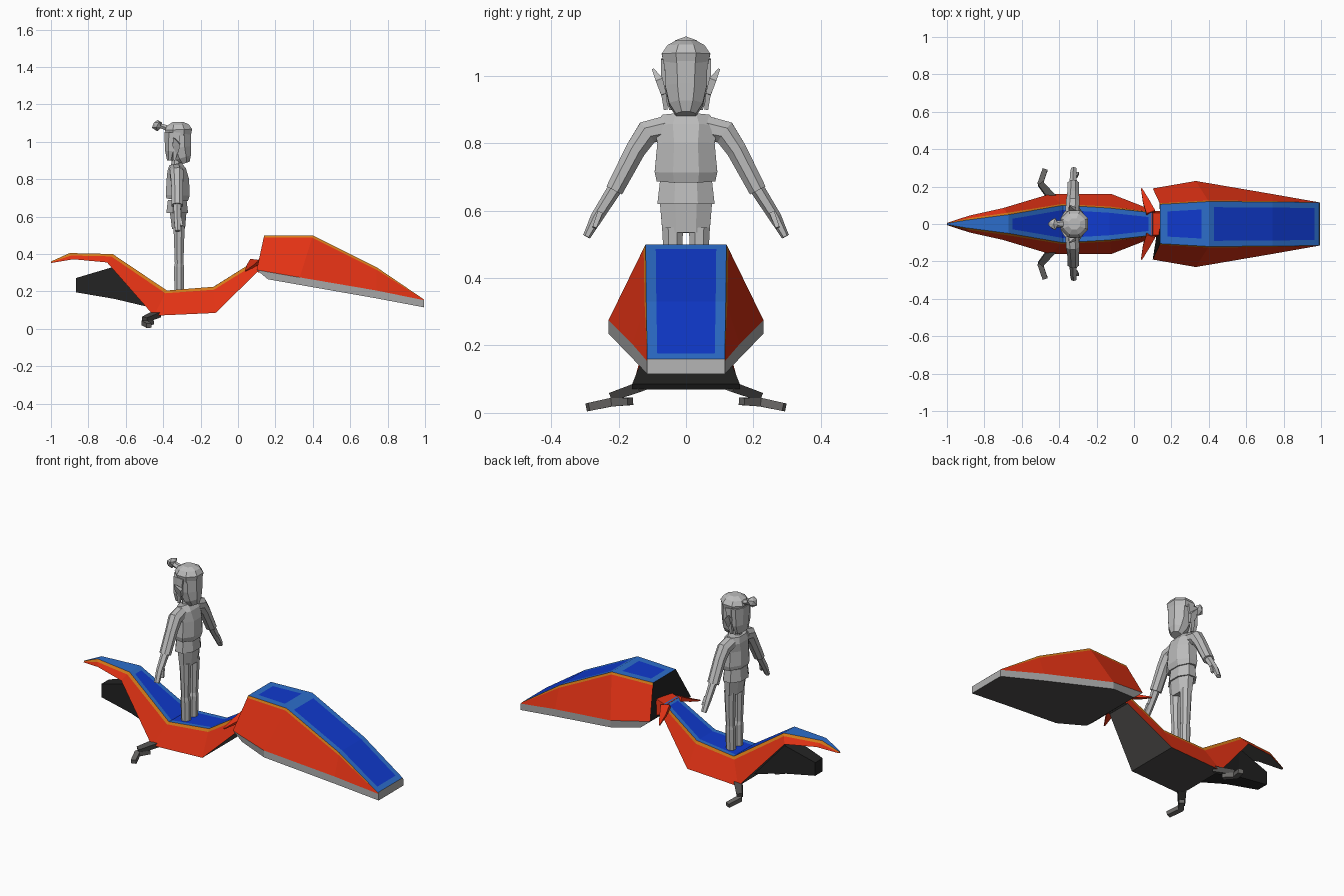
import bpy, bmesh, math
from mathutils import Vector

if "Cube" in bpy.data.objects:
    bpy.data.objects.remove(bpy.data.objects["Cube"])


def material(name, rgb):
    m = bpy.data.materials.new(name)
    m.use_nodes = True
    m.diffuse_color = (*rgb, 1)
    m.node_tree.nodes["Principled BSDF"].inputs["Base Color"].default_value = (*rgb, 1)
    return m


RED = material("red paint", (0.76, 0.032, 0.007))
ORANGE = material("orange trim", (0.68, 0.2, 0.01))
BLUE = material("light blue", (0.026, 0.156, 0.6))
DEEP = material("deep blue", (0.005, 0.042, 0.62))
SILVER = material("silver rim", (0.42, 0.42, 0.42))
DARK = material("dark grey underside", (0.075, 0.073, 0.07))
BLACK = material("black metal", (0.017, 0.017, 0.017))
STEEL = material("steel grey", (0.14, 0.135, 0.13))
STONE = material("figure grey", (0.5, 0.5, 0.5))


def finish(name, bm, mats):
    bmesh.ops.recalc_face_normals(bm, faces=bm.faces)
    me = bpy.data.meshes.new(name)
    bm.to_mesh(me)
    bm.free()
    for m in mats:
        me.materials.append(m)
    ob = bpy.data.objects.new(name, me)
    bpy.context.collection.objects.link(ob)
    return ob


def stripe_line(upper, lower, width):
    """Line running a fixed distance below the upper edge."""
    out = []
    for a, b in zip(upper, lower):
        a, b = Vector(a), Vector(b)
        out.append(a.lerp(b, min(0.5, width / max((b - a).length, 0.001))))
    return out


def hull(name, lines, bands, top, base, back, front, panels=(), inset_mat=None):
    """Mirrored shell from lengthwise (x, half width, z) lines, top edge first."""
    mats = list(dict.fromkeys([*bands, top, base, back, front] + ([inset_mat] if inset_mat else [])))
    bm = bmesh.new()
    rows = [[[bm.verts.new((x, s * w, z)) for x, w, z in ln] for ln in lines] for s in (1, -1)]

    def face(vs, mat):
        f = bm.faces.new(vs)
        f.material_index = mats.index(mat)
        return f

    deck = []
    n = len(lines[0])
    for i in range(n - 1):
        for side in rows:
            for k, mat in enumerate(bands):
                face((side[k][i], side[k][i + 1], side[k + 1][i + 1], side[k + 1][i]), mat)
        for k, mat in ((0, top), (-1, base)):
            f = face((rows[0][k][i], rows[0][k][i + 1], rows[1][k][i + 1], rows[1][k][i]), mat)
            if k == 0:
                deck.append(f)
    for i, mat in ((0, back), (-1, front)):
        face([ln[i] for ln in rows[0]] + [ln[i] for ln in reversed(rows[1])], mat)
    bmesh.ops.recalc_face_normals(bm, faces=bm.faces)
    # inset deck panels
    for first, last, margin in panels:
        group = deck[first:last]
        bmesh.ops.inset_region(bm, faces=group, thickness=margin, use_even_offset=True)
        for f in group:
            f.material_index = mats.index(inset_mat)
    return finish(name, bm, mats)


def tube(name, sections, mat, sides=8):
    """Loft of regular rings; each section is (x, y, z, radius along x, other radius)."""
    bm = bmesh.new()
    pts = [Vector(s[:3]) for s in sections]
    rings = []
    for i, s in enumerate(sections):
        d = (pts[min(i + 1, len(pts) - 1)] - pts[max(i - 1, 0)]).normalized()
        u = Vector((1, 0, 0))
        u = (u - d * u.dot(d)).normalized()
        v = d.cross(u)
        grow = 1 / math.cos(math.pi / sides)
        ring = []
        for k in range(sides):
            a = (2 * k + 1) * math.pi / sides
            ring.append(bm.verts.new(pts[i] + grow * (u * s[3] * math.cos(a) + v * s[4] * math.sin(a))))
        rings.append(ring)
    for a, b in zip(rings, rings[1:]):
        for k in range(sides):
            j = (k + 1) % sides
            bm.faces.new((a[k], a[j], b[j], b[k]))
    bm.faces.new(rings[0])
    bm.faces.new(rings[-1])
    return finish(name, bm, [mat])


def pair(name, sections, mat, sides=8):
    for label, s in (("left", 1), ("right", -1)):
        # vehicle faces +x, so its left is +y
        tube(f"{label}_{name}", [(x, s * y, z, a, b) for x, y, z, a, b in sections], mat, sides)


# Nose shell
ridge = [(0.14, 0.105, 0.5), (0.4, 0.12, 0.5), (0.74, 0.118, 0.33), (0.99, 0.115, 0.16)]
rim = [(0.1, 0.19, 0.315), (0.33, 0.23, 0.275), (0.74, 0.16, 0.205), (0.995, 0.115, 0.153)]
keel = [(0.16, 0.19, 0.265), (0.33, 0.23, 0.235), (0.74, 0.16, 0.163), (0.995, 0.115, 0.115)]
hull("nose_shell", [ridge, stripe_line(ridge, rim, 0.014), rim, keel], [ORANGE, RED, SILVER],
     BLUE, DARK, BLACK, SILVER, [(0, 1, 0.04), (1, 3, 0.03)], DEEP)

# Boat-shaped body with swept tail
ridge = [(-1, 0.003, 0.36), (-0.9, 0.02, 0.405), (-0.67, 0.05, 0.4),
         (-0.38, 0.1, 0.205), (-0.13, 0.085, 0.225), (0.1, 0.06, 0.37)]
keel = [(-1, 0.006, 0.352), (-0.88, 0.045, 0.372), (-0.7, 0.085, 0.355),
        (-0.45, 0.16, 0.07), (-0.12, 0.16, 0.085), (0.11, 0.07, 0.31)]
hull("body", [ridge, stripe_line(ridge, keel, 0.018), keel], [ORANGE, RED],
     BLUE, DARK, RED, RED, [(2, 5, 0.025)], DEEP)

# Neck link into the nose, and side fins
hull("neck_link", [[(0.09, 0.06, 0.365), (0.2, 0.06, 0.4)], [(0.09, 0.07, 0.305), (0.2, 0.07, 0.29)]],
     [RED], RED, DARK, RED, RED)
pair("fin", [(0.09, 0.06, 0.36, 0.025, 0.012), (0.065, 0.12, 0.335, 0.018, 0.008),
             (0.04, 0.19, 0.31, 0.003, 0.003)], RED, 4)

# Engine under the tail
hull("engine", [[(-0.865, 0.035, 0.272), (-0.67, 0.05, 0.33), (-0.45, 0.08, 0.16)],
                [(-0.865, 0.035, 0.195), (-0.66, 0.05, 0.16), (-0.45, 0.08, 0.11)]],
     [BLACK], BLACK, BLACK, BLACK, BLACK)

# Foot pegs
pair("peg_strut", [(-0.43, 0.13, 0.08, 0.022, 0.015), (-0.5, 0.215, 0.05, 0.016, 0.013)], DARK, 4)
pair("foot_peg", [(-0.46, 0.165, 0.034, 0.014, 0.011), (-0.5, 0.22, 0.032, 0.016, 0.013),
                  (-0.475, 0.292, 0.017, 0.014, 0.012)], STEEL, 4)

# Rider: legs and clothing
pair("leg", [(-0.315, 0.033, 0.2, 0.025, 0.024), (-0.315, 0.035, 0.33, 0.027, 0.026),
             (-0.315, 0.037, 0.35, 0.023, 0.023), (-0.315, 0.04, 0.55, 0.03, 0.031)], STONE)
tube("hips", [(-0.318, 0, 0.535, 0.035, 0.07), (-0.32, 0, 0.63, 0.045, 0.078)], STONE)
tube("tunic_skirt", [(-0.325, 0, 0.62, 0.058, 0.085), (-0.325, 0, 0.69, 0.05, 0.077)], STONE)
tube("jacket", [(-0.325, 0, 0.69, 0.058, 0.087), (-0.322, 0, 0.715, 0.064, 0.093),
                (-0.322, 0, 0.8, 0.06, 0.085), (-0.328, 0, 0.85, 0.05, 0.095),
                (-0.335, 0, 0.882, 0.033, 0.07)], STONE)
pair("sleeve", [(-0.33, 0.06, 0.845, 0.036, 0.036), (-0.328, 0.115, 0.832, 0.036, 0.036),
                (-0.325, 0.15, 0.78, 0.032, 0.03), (-0.325, 0.213, 0.66, 0.031, 0.026)], STONE)
pair("forearm", [(-0.325, 0.205, 0.675, 0.02, 0.019), (-0.325, 0.265, 0.58, 0.017, 0.016),
                 (-0.322, 0.295, 0.523, 0.014, 0.01)], STONE, 6)
pair("thumb", [(-0.31, 0.255, 0.595, 0.008, 0.008), (-0.3, 0.272, 0.55, 0.006, 0.006)], STONE, 4)

# Rider: head, ears and hair
tube("neck", [(-0.33, 0, 0.87, 0.028, 0.028), (-0.325, 0, 0.93, 0.028, 0.028)], STONE)
tube("head", [(-0.285, 0, 0.885, 0.028, 0.03), (-0.295, 0, 0.915, 0.045, 0.05),
              (-0.31, 0, 0.97, 0.06, 0.062), (-0.312, 0, 1.06, 0.062, 0.064)], STONE)
tube("hair_cap", [(-0.318, 0, 1.035, 0.066, 0.066), (-0.318, 0, 1.065, 0.073, 0.072),
                  (-0.32, 0, 1.09, 0.058, 0.055), (-0.32, 0, 1.105, 0.03, 0.03)], STONE)
tube("hair_back", [(-0.365, 0, 0.9, 0.015, 0.05), (-0.36, 0, 0.95, 0.03, 0.066),
                   (-0.352, 0, 1.05, 0.042, 0.07)], STONE)
pair("side_lock", [(-0.34, 0.06, 0.9, 0.006, 0.006), (-0.335, 0.066, 0.95, 0.013, 0.008),
                   (-0.325, 0.066, 1.05, 0.018, 0.008)], STONE, 4)
pair("ear", [(-0.325, 0.066, 0.945, 0.008, 0.008), (-0.33, 0.078, 0.985, 0.02, 0.011),
             (-0.345, 0.098, 1.02, 0.003, 0.003)], STONE, 4)
tube("hair_tie", [(-0.37, 0, 1.07, 0.015, 0.018), (-0.425, 0, 1.09, 0.012, 0.015)], STONE, 6)

# Hair bun with pulled-out tufts
bm = bmesh.new()
bmesh.ops.create_icosphere(bm, subdivisions=1, radius=0.03)
for i, v in enumerate(bm.verts):
    v.co *= 1.15 if i % 3 == 0 else 0.9
    v.co.y *= 1.1
    v.co += Vector((-0.43, 0, 1.09))
finish("hair_bun", bm, [STONE])
